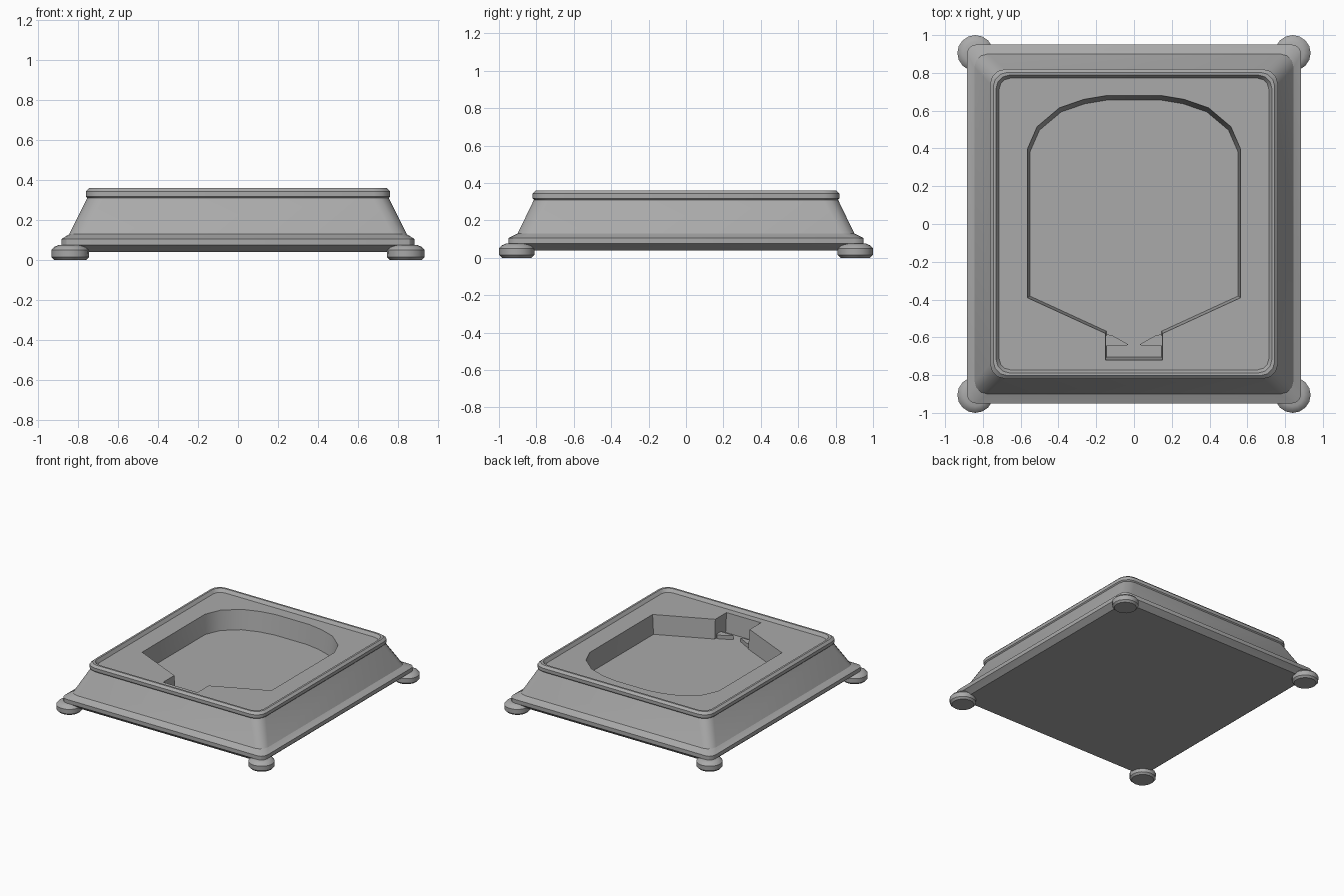
import bpy, bmesh, math

if "Cube" in bpy.data.objects:
    bpy.data.objects.remove(bpy.data.objects["Cube"])

grey = bpy.data.materials.new("plain grey")
grey.diffuse_color = (0.4, 0.4, 0.4, 1)
grey.use_nodes = True
grey.node_tree.nodes["Principled BSDF"].inputs["Base Color"].default_value = grey.diffuse_color


def finish(bm, name, angle=35):
    bmesh.ops.recalc_face_normals(bm, faces=bm.faces)
    me = bpy.data.meshes.new(name)
    bm.to_mesh(me)
    bm.free()
    me.materials.append(grey)
    ob = bpy.data.objects.new(name, me)
    bpy.context.collection.objects.link(ob)
    bpy.ops.object.select_all(action='DESELECT')
    ob.select_set(True)
    bpy.context.view_layer.objects.active = ob
    bpy.ops.object.shade_smooth_by_angle(angle=math.radians(angle))
    return ob


def rounded_rect(hx, hy, r, seg=3):
    pts = []
    for k, (sx, sy) in enumerate([(1, 1), (-1, 1), (-1, -1), (1, -1)]):
        for i in range(seg + 1):
            a = math.pi / 2 * (k + i / seg)
            pts.append((sx * (hx - r) + r * math.cos(a), sy * (hy - r) + r * math.sin(a)))
    return pts


def ring(bm, pts, z):
    return [bm.verts.new((x, y, z)) for x, y in pts]


def bridge(bm, a, b):
    n = len(a)
    for i in range(n):
        bm.faces.new((a[i], a[(i + 1) % n], b[(i + 1) % n], b[i]))


def loop_edges(bm, vs):
    return [bm.edges.get((vs[i - 1], vs[i])) for i in range(len(vs))]


# Tray: skirt, sloped sides, raised rim and recessed deck (half x, half y, radius, z)
bm = bmesh.new()
profile = [
    (0.845, 0.91, 0.04, 0.04), (0.885, 0.95, 0.05, 0.075), (0.885, 0.95, 0.05, 0.105),
    (0.845, 0.90, 0.07, 0.13), (0.755, 0.813, 0.08, 0.31), (0.762, 0.82, 0.08, 0.318),
    (0.762, 0.82, 0.08, 0.343), (0.745, 0.803, 0.075, 0.36), (0.73, 0.788, 0.07, 0.36),
    (0.714, 0.772, 0.06, 0.335),
]
rings = [ring(bm, rounded_rect(hx, hy, r), z) for hx, hy, r, z in profile]
for a, b in zip(rings, rings[1:]):
    bridge(bm, a, b)
bm.faces.new(rings[0])

# Pocket with an arched back, tapered front and small notch
half = [(0.15, -0.72), (0.15, -0.58), (0.565, -0.39), (0.565, 0.395), (0.513, 0.515),
        (0.395, 0.615), (0.265, 0.66), (0.145, 0.68)]
outline = half + [(-x, y) for x, y in reversed(half)]
top = ring(bm, outline, 0.335)
low = ring(bm, [(x * 0.975, y * (0.965 if y > 0 else 0.978)) for x, y in outline], 0.185)
bridge(bm, top, low)
floor = bm.faces.new(low)
bmesh.ops.triangulate(bm, faces=[floor])
bmesh.ops.triangle_fill(bm, use_beauty=True, normal=(0, 0, 1),
                        edges=loop_edges(bm, rings[-1]) + loop_edges(bm, top))
finish(bm, "tray", 30)

# Two small prongs at the mouth of the notch
for s, side in ((-1, "left"), (1, "right")):
    bm = bmesh.new()
    pts = [(s * x, y) for x, y in [(0.16, -0.645), (0.16, -0.60), (0.14, -0.585), (0.115, -0.59),
                                   (0.06, -0.62), (0.03, -0.638), (0.045, -0.645)]]
    a, b = ring(bm, pts, 0.18), ring(bm, pts, 0.215)
    bridge(bm, a, b)
    bm.faces.new(a)
    bm.faces.new(b)
    finish(bm, side + "_prong")

# Round feet at the four corners
for sx, xn in ((-1, "left"), (1, "right")):
    for sy, yn in ((-1, "front"), (1, "back")):
        bm = bmesh.new()
        loops = []
        for r, z in [(0.08, 0), (0.094, 0.014), (0.095, 0.05), (0.082, 0.065), (0.06, 0.075)]:
            pts = [(sx * 0.84 + r * math.cos(math.tau * i / 16),
                    sy * 0.905 + r * math.sin(math.tau * i / 16)) for i in range(16)]
            loops.append(ring(bm, pts, z))
        for a, b in zip(loops, loops[1:]):
            bridge(bm, a, b)
        bm.faces.new(loops[0])
        bm.faces.new(loops[-1])
        finish(bm, yn + "_" + xn + "_foot")
